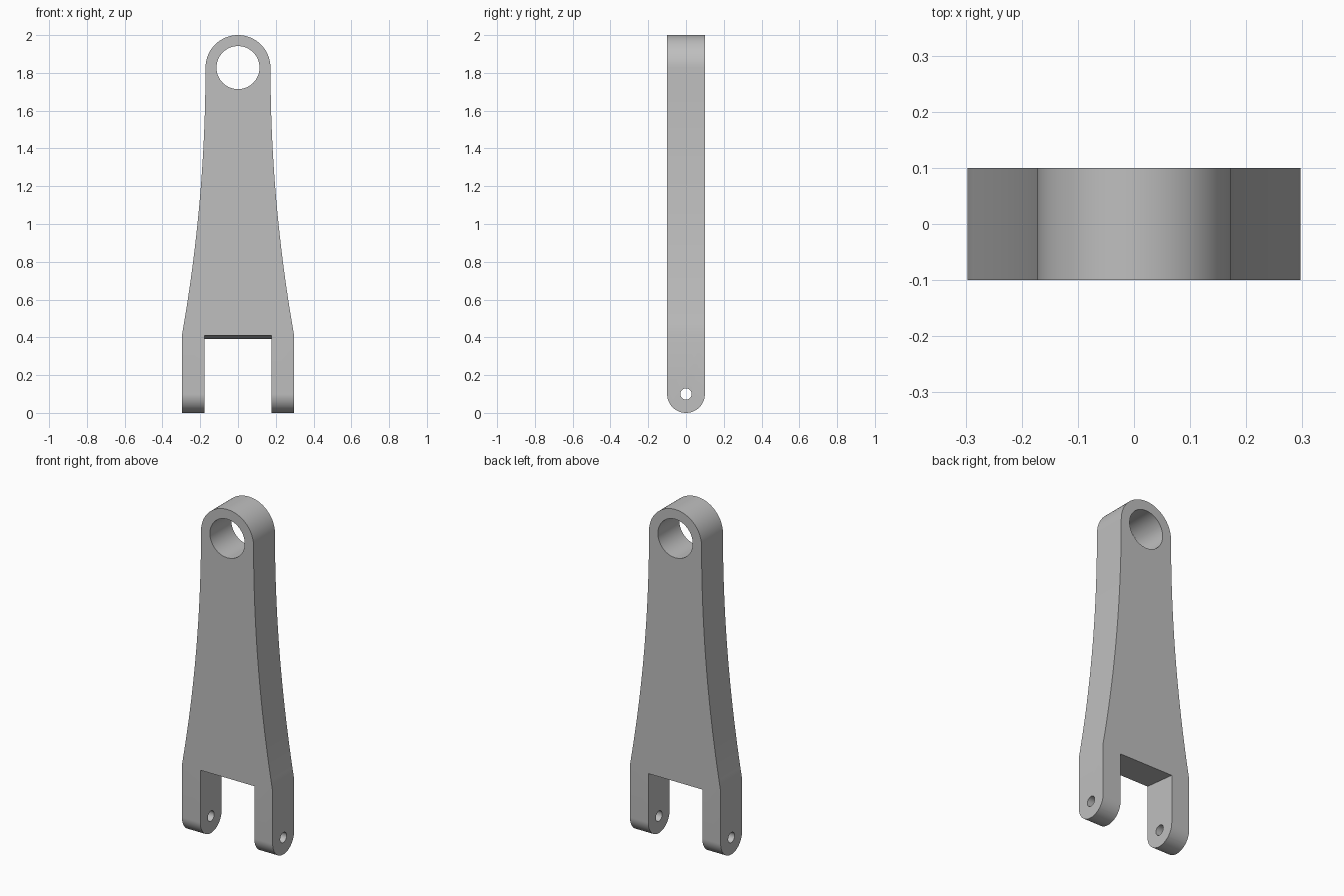
import bpy, bmesh
from math import sin, cos, pi
from mathutils import Vector

if "Cube" in bpy.data.objects:
    bpy.data.objects.remove(bpy.data.objects["Cube"], do_unlink=True)

grey = bpy.data.materials.new("plain grey")
grey.use_nodes = True
colour = (0.52, 0.52, 0.52, 1)
grey.diffuse_color = colour
grey.node_tree.nodes["Principled BSDF"].inputs["Base Color"].default_value = colour


def arc(cx, cz, r, start, end, steps):
    """Points on an arc, angles in half turns."""
    angles = [pi * (start + (end - start) * i / steps) for i in range(steps + 1)]
    return [(cx + r * cos(a), cz + r * sin(a)) for a in angles]


def prism(name, points, axis, half):
    """Extrude a 2D outline along x or y, both ways from the centre."""
    def place(p, d):
        return (d, p[0], p[1]) if axis == "x" else (p[0], d, p[1])
    bm = bmesh.new()
    face = bm.faces.new([bm.verts.new(place(p, -half)) for p in points])
    new = bmesh.ops.extrude_face_region(bm, geom=[face])["geom"]
    shift = Vector(place((0, 0), 2 * half))
    bmesh.ops.translate(bm, verts=[v for v in new if isinstance(v, bmesh.types.BMVert)], vec=shift)
    bmesh.ops.recalc_face_normals(bm, faces=bm.faces)
    mesh = bpy.data.meshes.new(name)
    bm.to_mesh(mesh)
    bm.free()
    mesh.materials.append(grey)
    obj = bpy.data.objects.new(name, mesh)
    bpy.context.collection.objects.link(obj)
    return obj


# Outline: rounded eye on top, flared sides, straight legs
EYE_Z, EYE_R, FOOT_X, FLARE_Z = 1.828, 0.172, 0.297, 0.41
flare = []
for i in range(1, 25):
    t = i / 24
    flare.append((EYE_R + (FOOT_X - EYE_R) * t ** 2, EYE_Z + (FLARE_Z - EYE_Z) * t))
right_side = flare + [(FOOT_X, 0)]
left_side = [(-x, z) for x, z in reversed(right_side)]
outline = left_side + arc(0, EYE_Z, EYE_R, 1, 0, 48) + right_side
arm = prism("clevis_arm", outline, "y", 0.1)

# Cutters: rounded feet, bores, and the slot with its sloping roof
feet = arc(0, 0.1, 0.1, -1, 0, 32) + [(0.1, 2.1), (-0.1, 2.1)]
slot = [(-0.2, -0.1), (0.2, -0.1), (0.2, 0.38), (-0.2, 0.42)]
cuts = [
    (prism("slot_cutter", slot, "x", 0.177), "DIFFERENCE"),
    (prism("eye_bore_cutter", arc(0, EYE_Z, 0.114, 0, 2, 64)[:-1], "y", 0.3), "DIFFERENCE"),
    (prism("pin_hole_cutter", arc(0, 0.1, 0.03, 0, 2, 32)[:-1], "x", 0.5), "DIFFERENCE"),
    (prism("foot_rounding_cutter", feet, "x", 0.5), "INTERSECT"),
]
bpy.ops.object.select_all(action="DESELECT")
arm.select_set(True)
bpy.context.view_layer.objects.active = arm
for cutter, operation in cuts:
    # Keep the rounding body slightly off the front and back planes
    if operation == "INTERSECT":
        cutter.scale.y = 1.0005
    mod = arm.modifiers.new(cutter.name, "BOOLEAN")
    mod.object, mod.operation, mod.solver = cutter, operation, "EXACT"
    bpy.ops.object.modifier_apply(modifier=mod.name)
    bpy.data.objects.remove(cutter, do_unlink=True)

# Smooth curved walls, crisp edges
bpy.ops.object.shade_smooth_by_angle(angle=pi / 7)
